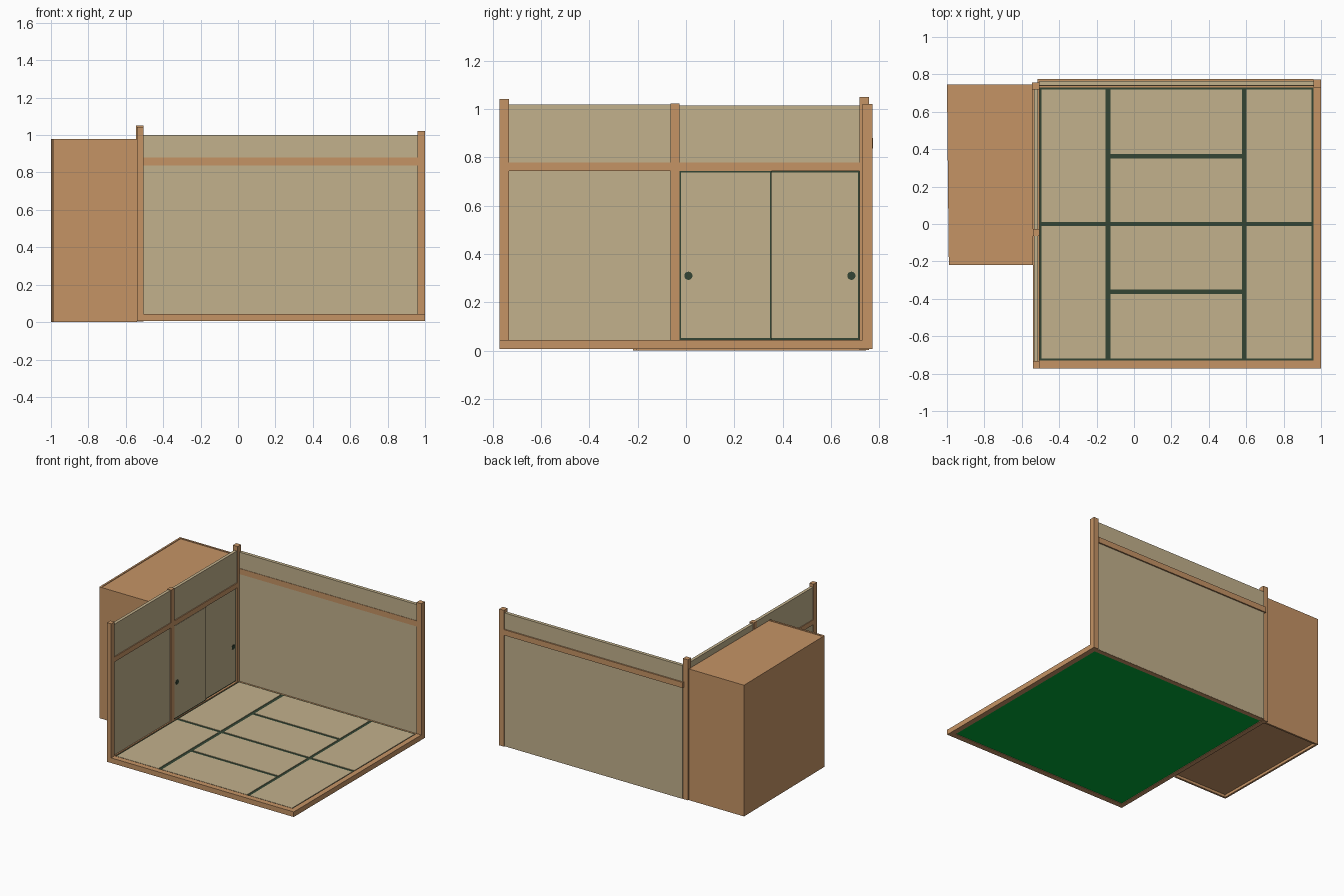
import bpy, math
from mathutils import Matrix

if "Cube" in bpy.data.objects:
    bpy.data.objects.remove(bpy.data.objects["Cube"])


def material(name, r, g, b):
    m = bpy.data.materials.new(name)
    m.diffuse_color = (r, g, b, 1)
    m.use_nodes = True
    m.node_tree.nodes["Principled BSDF"].inputs["Base Color"].default_value = m.diffuse_color
    return m


WOOD = material("warm wood", 0.56, 0.295, 0.13)
STRAW = material("straw plaster", 0.54, 0.44, 0.262)
DARK = material("dark green trim", 0.034, 0.06, 0.034)
GREEN = material("green underlay", 0.0, 0.40, 0.04)


def prism(name, pts, z0, z1, mat):
    """Extrude a counter-clockwise footprint from z0 to z1."""
    n = len(pts)
    verts = [(x, y, z0) for x, y in pts] + [(x, y, z1) for x, y in pts]
    faces = [tuple(reversed(range(n))), tuple(range(n, 2 * n))]
    faces += [(i, (i + 1) % n, n + (i + 1) % n, n + i) for i in range(n)]
    me = bpy.data.meshes.new(name)
    me.from_pydata(verts, [], faces)
    me.materials.append(mat)
    ob = bpy.data.objects.new(name, me)
    bpy.context.collection.objects.link(ob)
    return ob


def box(name, x0, x1, y0, y1, z0, z1, mat):
    return prism(name, [(x0, y0), (x1, y0), (x1, y1), (x0, y1)], z0, z1, mat)


# floor sills
box("front_sill", -0.54, 1.0, -0.772, -0.73, 0.006, 0.044, WOOD)
box("right_sill", 0.96, 1.0, -0.73, 0.772, 0.006, 0.044, WOOD)
box("left_sill", -0.54, -0.505, -0.73, 0.72, 0.006, 0.044, WOOD)
box("back_sill", -0.505, 0.96, 0.73, 0.764, 0.006, 0.038, WOOD)

# floor: green underside, dark edging, straw mats
box("floor_underlay", -0.505, 0.96, -0.73, 0.73, 0.010, 0.014, GREEN)
box("mat_edging", -0.505, 0.96, -0.73, 0.73, 0.014, 0.037, DARK)
columns = [(-0.495, -0.152, 1), (-0.125, 0.578, 2), (0.602, 0.95, 1)]
for x0, x1, per_half in columns:
    count = 2 * per_half
    depth = 1.45 / count
    for i in range(count):
        y0 = -0.725 + i * depth
        g0 = 0.005 if i == 0 else 0.012
        g1 = 0.005 if i == count - 1 else 0.012
        box("straw_mat", x0, x1, y0 + g0, y0 + depth - g1, 0.037, 0.040, STRAW)

# posts
box("front_left_post", -0.54, -0.505, -0.772, -0.732, 0.006, 1.043, WOOD)
box("middle_post", -0.54, -0.505, -0.065, -0.027, 0.044, 1.024, WOOD)
box("corner_post", -0.545, -0.505, 0.718, 0.757, 0.003, 1.05, WOOD)
box("back_right_post", 0.96, 1.0, 0.73, 0.772, 0.044, 1.022, WOOD)

# back wall with rail showing on both faces
box("back_wall", -0.505, 0.96, 0.740, 0.765, 0.008, 1.0, STRAW)
box("back_wall_rail", -0.515, 0.96, 0.737, 0.775, 0.838, 0.88, WOOD)

# left wall
box("left_lower_wall", -0.533, -0.515, -0.732, -0.065, 0.044, 0.745, STRAW)
box("left_upper_wall_front", -0.535, -0.512, -0.732, -0.065, 0.78, 1.02, STRAW)
box("left_upper_wall_back", -0.535, -0.512, -0.027, 0.718, 0.78, 1.015, STRAW)
box("left_wall_rail", -0.54, -0.506, -0.732, 0.718, 0.743, 0.78, WOOD)

# sliding doors: dark frame, straw panel, round pull
for x, y0, y1, pull in [(-0.511, -0.027, 0.355, 0.01), (-0.521, 0.345, 0.72, 0.685)]:
    box("door_frame", x - 0.01, x, y0, y1, 0.044, 0.745, DARK)
    box("door_panel", x, x + 0.002, y0 + 0.007, y1 - 0.007, 0.052, 0.738, STRAW)
    ring = [(0.017 * math.cos(a), 0.017 * math.sin(a))
            for a in (math.tau * i / 20 for i in range(20))]
    handle = prism("door_pull", ring, 0, 0.003, DARK)
    handle.data.transform(Matrix.Translation((x + 0.002, pull, 0.31))
                          @ Matrix.Rotation(math.pi / 2, 4, 'Y'))

# closet behind the doors: side panels with recessed top and bottom
box("closet_front_panel", -0.985, -0.54, -0.219, -0.205, 0.0, 0.978, WOOD)
box("closet_rear_panel", -0.988, -0.54, 0.731, 0.745, 0.0, 0.978, WOOD)
prism("closet_back_panel", [(-0.99, -0.219), (-0.976, -0.219),
                            (-0.986, 0.745), (-1.0, 0.745)], 0.0, 0.978, WOOD)
inner = [(-0.98, -0.207), (-0.54, -0.207), (-0.54, 0.733), (-0.99, 0.733)]
prism("closet_top", inner, 0.958, 0.974, WOOD)
prism("closet_bottom", inner, 0.020, 0.034, WOOD)
